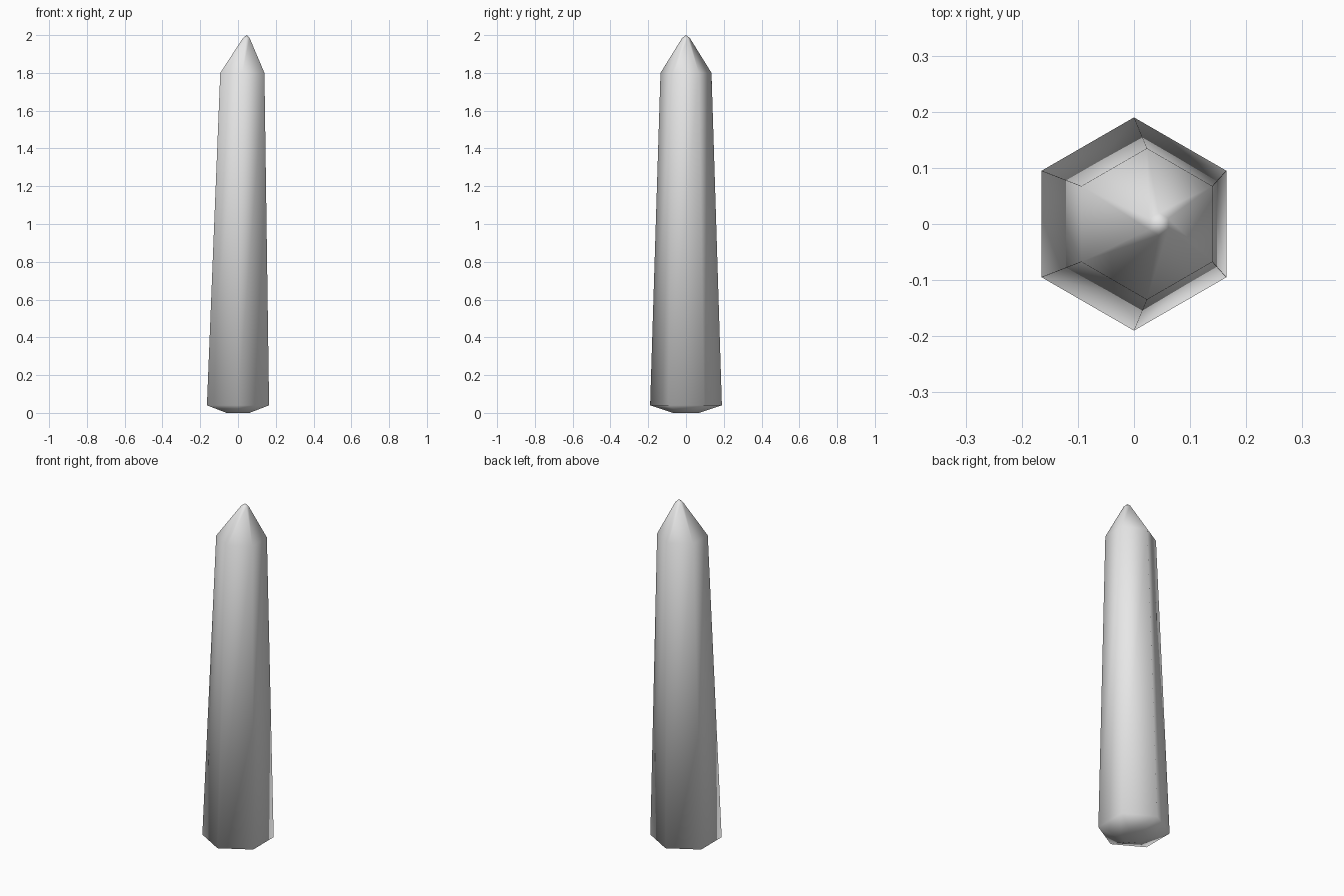
import bpy
import bmesh
from math import cos, sin, pi

cube = bpy.data.objects.get("Cube")
if cube:
    bpy.data.objects.remove(cube)

# Pale grey mineral
grey = bpy.data.materials.new("pale_grey")
grey.use_nodes = True
colour = (0.8, 0.8, 0.8, 1)
grey.diffuse_color = colour
grey.node_tree.nodes["Principled BSDF"].inputs["Base Color"].default_value = colour

SIDES = 6
# Hexagonal sections from base to tip: x offset, radius, height
SECTIONS = [
    (0.0, 0.07, 0.0),
    (0.0, 0.19, 0.04),
    (0.023, 0.135, 1.8),
    (0.044, 0.02, 1.985),
]


def add_ring(bm, x, radius, z):
    angles = [pi / 2 + 2 * pi * i / SIDES for i in range(SIDES)]
    return [bm.verts.new((x + radius * cos(a), radius * sin(a), z)) for a in angles]


# Leaning hexagonal shaft with a bevelled base and a blunt point
bm = bmesh.new()
rings = [add_ring(bm, *section) for section in SECTIONS]
tip = bm.verts.new((0.046, 0, 2))
for low, high in zip(rings, rings[1:]):
    for i in range(SIDES):
        j = (i + 1) % SIDES
        bm.faces.new((low[i], low[j], high[j], high[i]))
for i in range(SIDES):
    bm.faces.new((rings[-1][i], rings[-1][(i + 1) % SIDES], tip))
bm.faces.new(rings[0][::-1])
bmesh.ops.recalc_face_normals(bm, faces=bm.faces)
for face in bm.faces:
    face.smooth = True

mesh = bpy.data.meshes.new("crystal_shaft")
bm.to_mesh(mesh)
bm.free()
mesh.materials.append(grey)
shaft = bpy.data.objects.new("crystal_shaft", mesh)
bpy.context.collection.objects.link(shaft)
